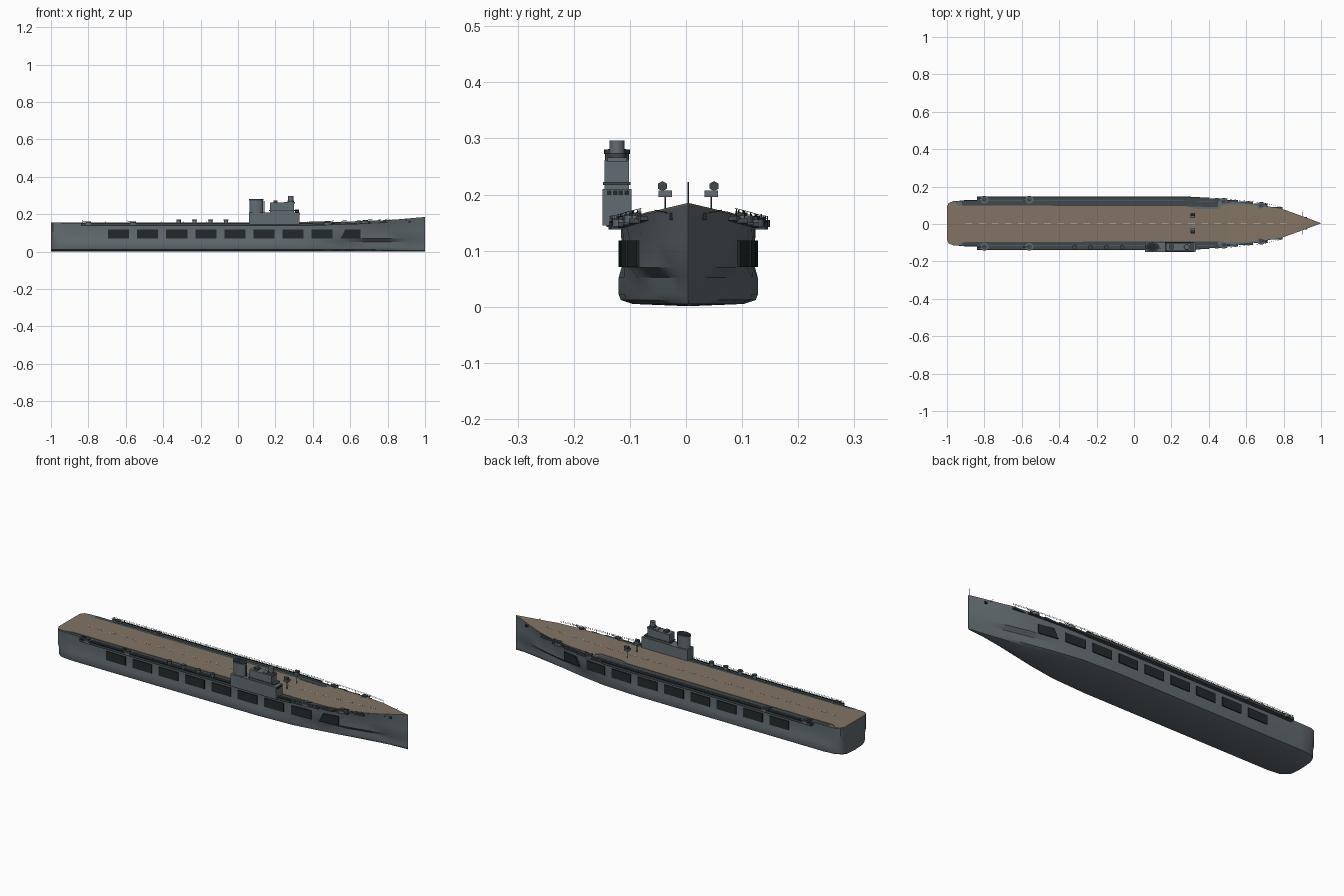
import bpy, bmesh, math
from mathutils import Vector

if "Cube" in bpy.data.objects:
    bpy.data.objects.remove(bpy.data.objects["Cube"])


def material(name, color):
    m = bpy.data.materials.new(name)
    m.use_nodes = True
    m.diffuse_color = (*color, 1)
    m.node_tree.nodes["Principled BSDF"].inputs["Base Color"].default_value = (*color, 1)
    return m


GREY = material("hull grey", (.12, .15, .165))
DARK = material("dark grey", (.05, .064, .07))
BLACK = material("opening black", (.016, .023, .025))
WOOD = material("deck wood", (.22, .175, .125))
PAINT = material("pale paint", (.6, .57, .5))
MID = .004  # centreline of the ship


def finish(name, bm, mat, smooth=False):
    bmesh.ops.recalc_face_normals(bm, faces=bm.faces)
    mesh = bpy.data.meshes.new(name)
    bm.to_mesh(mesh)
    bm.free()
    mesh.materials.append(mat)
    ob = bpy.data.objects.new(name, mesh)
    bpy.context.collection.objects.link(ob)
    if smooth:
        bpy.ops.object.select_all(action='DESELECT')
        bpy.context.view_layer.objects.active = ob
        ob.select_set(True)
        bpy.ops.object.shade_smooth_by_angle(angle=math.radians(35))
    return ob


def loft(name, rings, mat, smooth=False):
    """Skin a row of closed rings and cap both ends."""
    bm = bmesh.new()
    rows = [[bm.verts.new(p) for p in ring] for ring in rings]
    n = len(rows[0])
    for a, b in zip(rows, rows[1:]):
        for i in range(n):
            j = (i + 1) % n
            bm.faces.new((a[i], a[j], b[j], b[i]))
    bm.faces.new(rows[0])
    bm.faces.new(rows[-1])
    return finish(name, bm, mat, smooth)


def box(name, x, y, z, mat):
    """Box from three (low, high) ranges."""
    return loft(name, [[(a, y[0], z[0]), (a, y[1], z[0]), (a, y[1], z[1]), (a, y[0], z[1])]
                       for a in x], mat)


def drum(name, center, rx, ry, z, mat, sides=16):
    """Upright elliptical cylinder."""
    turn = [math.tau * i / sides for i in range(sides)]
    return loft(name, [[(center[0] + rx * math.cos(t), center[1] + ry * math.sin(t), h)
                        for t in turn] for h in z], mat, True)


def rod(name, start, end, radius, mat):
    a, b = Vector(start), Vector(end)
    bm = bmesh.new()
    bmesh.ops.create_cone(bm, cap_ends=True, segments=6, radius1=radius, radius2=radius,
                          depth=(b - a).length)
    bm.transform((b - a).to_track_quat('Z', 'Y').to_matrix().to_4x4())
    bmesh.ops.translate(bm, verts=bm.verts, vec=(a + b) / 2)
    return finish(name, bm, mat)


def curve(table, x):
    """Straight interpolation through (x, value) pairs."""
    for (a, u), (b, v) in zip(table, table[1:]):
        if x <= b:
            return u + (v - u) * max(0, (x - a) / (b - a))
    return table[-1][1]


# Half widths at the deck, the side and the bilge, and the deck height
TOP = [(-1, .09), (-.99, .108), (-.965, .119), (-.9, .121), (.2, .121), (.4, .119),
       (.55, .112), (.7, .094), (.8, .074), (.9, .038), (1, .0005)]
SIDE = [(-1, .088), (-.99, .106), (-.965, .117), (-.9, .119), (.2, .119), (.4, .115),
        (.55, .104), (.7, .08), (.8, .057), (.9, .028), (1, .0005)]
BILGE = [(-1, .082), (-.99, .1), (-.965, .117), (-.9, .124), (.2, .124), (.4, .114),
         (.55, .09), (.7, .059), (.8, .037), (.9, .017), (1, .0005)]
SHEER = [(-1, .152), (.4, .152), (.5, .153), (.7, .16), (.85, .169), (1, .182)]
STATIONS = [p[0] for p in TOP]


# Hull with bulged bilges
def hull_ring(x):
    t, s, b, h = (curve(c, x) for c in (TOP, SIDE, BILGE, SHEER))
    half = [(b * .8, .005), (b * .97, .012), (b, .022), (b, .052), (s, .07), (s, .115), (t, h)]
    return ([(x, MID, .001)] + [(x, MID + w, z) for w, z in half]
            + [(x, MID - w, z) for w, z in reversed(half)])


loft("hull", [hull_ring(x) for x in STATIONS], GREY, True)

# Wooden flight deck, cut back beside the galleries
LEFT = [(-1, .088), (-.985, .108), (-.96, .113), (-.94, .094), (.28, .092), (.32, .077),
        (.45, .075), (.47, .1), (.6, .1), (.7, .09), (.8, .072), (.9, .037), (1, 0)]
RIGHT = [(-1, .088), (-.985, .11), (-.96, .114), (-.9, .1), (.35, .097), (.6, .1),
         (.7, .09), (.8, .072), (.9, .037), (1, 0)]
deck = []
for x in sorted({p[0] for p in LEFT + RIGHT + SHEER}):
    l, r, h = MID + curve(LEFT, x) + .0004, MID - curve(RIGHT, x) - .0004, curve(SHEER, x)
    deck.append([(x, r, h - .001), (x, l, h - .001), (x, l, h + .003), (x, r, h + .003)])
loft("flight_deck", deck, WOOD)

# Dashed centreline
for i in range(25):
    x = -.9 + i * .07
    rings = [[(a, MID + s * .0022, curve(SHEER, a) + d) for s, d in
              ((-1, .002), (1, .002), (1, .004), (-1, .004))] for a in (x, x + .035)]
    loft("deck_dash", rings, PAINT)

# Side galleries, rails, openings and guns on both sides
OUTER = [(-.84, .142), (.3, .142), (.5, .131), (.7, .108), (.8, .084)]
for side, label in ((1, "left"), (-1, "right")):
    def y_at(w):
        return MID + side * w

    def strip(name, xs, inner, outer, low, high, mat):
        loft(name, [[(x, y_at(inner(x)), curve(SHEER, x) + low),
                     (x, y_at(outer(x)), curve(SHEER, x) + low),
                     (x, y_at(outer(x)), curve(SHEER, x) + high),
                     (x, y_at(inner(x)), curve(SHEER, x) + high)] for x in xs], mat)

    def edge(x):
        return curve(OUTER, x)

    strip(label + "_gallery", (-.84, .3, .4), lambda x: curve(SIDE, x),
          edge, -.014, -.003, DARK)
    strip(label + "_gallery_lip", (-.84, .3, .4), lambda x: edge(x) - .003,
          edge, -.005, .001, BLACK)
    strip(label + "_side_walk", (-.92, .2, .45), lambda x: curve(TOP, x) - .03,
          lambda x: curve(TOP, x) - .001, -.001, .001, DARK)
    for low in (.004, .009):
        strip(label + "_rail", (-.84, .3, .5, .7, .8), lambda x: edge(x) - .001,
              edge, low, low + .0008, DARK)
    for i in range(28):
        x = -.83 + i * .06
        y, h = y_at(edge(x) - .0005), curve(SHEER, x)
        rod(label + "_rail_post", (x, y, h - .004), (x, y, h + .01), .0006, DARK)

    # Stepped forward platforms
    for i in range(5):
        x = .4 + i * .08
        out = edge(x + .07)
        strip(label + "_forward_platform", (x, x + .075), lambda a: curve(SIDE, a) - .005,
              lambda a: out, -.012, -.004, DARK)

    # Large dark openings along the hull; the foremost has a slanted end
    for i in range(9):
        x = -.695 + i * .1555
        end, slant = (x + .105, .025) if i == 8 else (x + .113, 0)
        rings = []
        for a, tilt in ((x, slant), (end, 0)):
            w = curve(SIDE, a)
            rings.append([(a + shift, y_at(w + d), z) for shift, d, z in
                          ((0, -.002, .071), (0, .005, .071),
                           (tilt, .005, .118), (tilt, -.002, .118))])
        loft(label + "_hull_opening", rings, BLACK)

    # Gun sponsons with twin barrels
    for x in (-.8, -.56, .48, .68):
        y = y_at(edge(x) - .016)
        h = curve(SHEER, x)
        drum(label + "_gun_platform", (x, y), .023, .02, (h - .01, h + .003), GREY)
        drum(label + "_gun_shield", (x, y), .014, .012, (h + .003, h + .009), DARK, 10)
        for d in (-.004, .004):
            rod(label + "_gun_barrel", (x, y + d, h + .007),
                (x + math.copysign(.034, x), y + d, h + .012), .0015, DARK)

    # Deck directors ahead of the island
    y = y_at(.041)
    box(label + "_director_base", (.303, .327), (y - .012, y + .012), (.196, .207), GREY)
    rod(label + "_director_post", (.315, y, .15), (.315, y, .2), .0015, DARK)
    rod(label + "_director_lamp", (.305, y + side * .005, .215),
        (.325, y + side * .005, .215), .009, DARK)

    # Bow boom and anchor hole
    rod(label + "_bow_boom", (.9, y_at(.025), .165), (.9, y_at(.06), .172), .001, DARK)
    box(label + "_anchor_plate", (.91, .925), sorted((y_at(.022), y_at(.033))),
        (.155, .167), BLACK)

rod("bow_staff", (.992, MID, .18), (.992, MID, .222), .001, DARK)

# Island: base, bridge, mast head and oval funnel
Y = -.123
box("island_base", (.06, .33), (-.149, -.097), (.145, .21), GREY)
box("bridge_ledge", (.165, .318), (-.148, -.099), (.217, .222), DARK)
box("bridge", (.17, .3), (-.145, -.102), (.208, .262), GREY)
box("bridge_wing", (.245, .305), (-.14, -.105), (.258, .266), GREY)
drum("director_tower", (.282, Y), .014, .0135, (.26, .296), GREY)
drum("tower_collar", (.282, Y), .017, .017, (.266, .274), DARK)
box("rear_bridge_block", (.19, .21), (-.135, -.11), (.26, .272), DARK)
drum("funnel", (.0975, Y), .036, .021, (.208, .274), GREY, 24)
drum("funnel_cap", (.0975, Y), .038, .023, (.272, .28), DARK, 24)
drum("funnel_mouth", (.0975, Y), .03, .016, (.278, .281), BLACK, 24)
for x in (.128, .14):
    rod("funnel_pipe", (x, -.13, .205), (x, -.13, .27), .003, DARK)
for i in range(4):
    y = -.141 + i * .0105
    box("bridge_window", (.328, .332), (y, y + .008), (.199, .207), BLACK)

# Row of light gun tubs behind the island
for i in range(4):
    x = -.317 + i * .0845
    drum("gun_tub", (x, -.125), .011, .01, (.145, .168), GREY, 12)
    drum("gun_tub_rim", (x, -.125), .013, .012, (.166, .172), DARK, 12)
